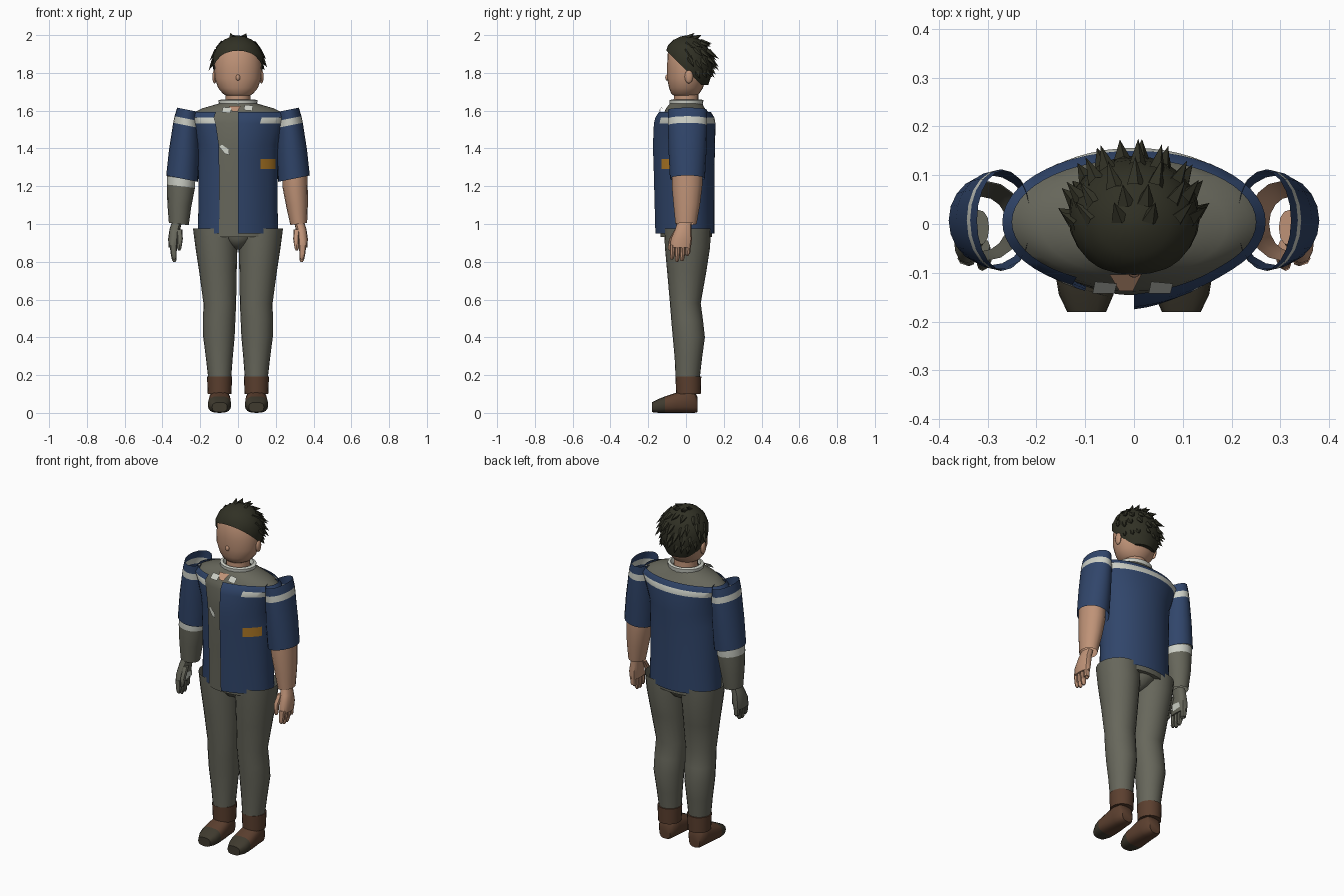
import bpy, bmesh, math, random
from mathutils import Vector

if "Cube" in bpy.data.objects:
    bpy.data.objects.remove(bpy.data.objects["Cube"])

random.seed(4)


def mat(name, r, g, b):
    m = bpy.data.materials.new(name)
    m.diffuse_color = (r, g, b, 1)
    m.use_nodes = True
    m.node_tree.nodes["Principled BSDF"].inputs["Base Color"].default_value = m.diffuse_color
    return m


SKIN = mat("skin", .52, .29, .185)
BLUE = mat("navy cloth", .03, .06, .145)
GREY = mat("olive grey cloth", .135, .135, .105)
WHITE = mat("off white", .6, .62, .56)
ORANGE = mat("orange", .45, .2, .02)
HAIR = mat("dark hair", .03, .03, .018)
BROWN = mat("brown leather", .105, .05, .028)
TOE = mat("dark toe", .05, .043, .028)


def finish(name, bm, mats, rule=None, angle=40):
    bmesh.ops.recalc_face_normals(bm, faces=bm.faces)
    if rule:
        for f in bm.faces:
            f.material_index = rule(f.calc_center_median())
    me = bpy.data.meshes.new(name)
    bm.to_mesh(me)
    bm.free()
    for m in mats:
        me.materials.append(m)
    ob = bpy.data.objects.new(name, me)
    bpy.context.collection.objects.link(ob)
    bpy.ops.object.select_all(action='DESELECT')
    ob.select_set(True)
    bpy.context.view_layer.objects.active = ob
    bpy.ops.object.shade_smooth_by_angle(angle=math.radians(angle))
    return ob


def loft(rows, n=20, s=1, tilt=0, axis='z', power=2, caps=(False, False), arc=None, flap=0):
    """Rings of (height, x0, x1, y0, y1); axis 'y' stacks along y with z as second axis."""
    bm = bmesh.new()
    a0, a1 = arc or (0, 360)
    count = n + 1 if arc else n
    rings = []
    for h, x0, x1, y0, y1 in rows:
        ring = []
        for i in range(count):
            d = a0 + (a1 - a0) * i / n
            c, k = math.cos(math.radians(d)), math.sin(math.radians(d))
            dx = math.copysign(abs(c) ** (2 / power), c) * (x1 - x0) / 2
            y = (y0 + y1) / 2 + math.copysign(abs(k) ** (2 / power), k) * (y1 - y0) / 2
            y -= flap * max(0, 1 - (d - a0) / 45)
            x = s * ((x0 + x1) / 2 + dx)
            ring.append(bm.verts.new((x, y, h + tilt * dx) if axis == 'z' else (x, h, y)))
        rings.append(ring)
    for a, b in zip(rings, rings[1:]):
        for i in range(n):
            j = (i + 1) % count
            bm.faces.new((a[i], a[j], b[j], b[i]))
    for on, r in zip(caps, (rings[0], rings[-1])):
        if on:
            bm.faces.new(r)
    return bm


def sym(rows):
    return [(z, -rx, rx, y0, y1) for z, rx, y0, y1 in rows]


def plate(name, pts, m):
    bm = bmesh.new()
    bm.faces.new([bm.verts.new(p) for p in pts])
    return finish(name, bm, [m])


def ball(name, loc, size, m):
    bm = bmesh.new()
    bmesh.ops.create_uvsphere(bm, u_segments=12, v_segments=8, radius=1)
    for v in bm.verts:
        v.co = Vector([v.co[i] * size[i] + loc[i] for i in range(3)])
    return finish(name, bm, [m])


# Head, ears, nose, neck
finish("head", loft(sym([(1.672, .05, -.055, .05), (1.69, .08, -.078, .07), (1.72, .105, -.09, .09),
                         (1.77, .123, -.1, .105), (1.83, .125, -.1, .112), (1.9, .119, -.098, .11),
                         (1.95, .09, -.075, .09), (1.975, .05, -.04, .05)]), 24, caps=(True, True)), [SKIN])
for s in (1, -1):
    ball("ear", (s * .124, .015, 1.78), (.012, .022, .036), SKIN)
ball("nose", (0, -.1, 1.775), (.012, .01, .016), SKIN)
finish("neck", loft(sym([(1.59, .07, -.07, .07), (1.65, .065, -.065, .066), (1.73, .066, -.064, .066)])), [SKIN])

# Hair cap, cut by a slanted hairline
bm = loft(sym([(1.735, .09, -.08, .118), (1.78, .122, -.1, .132), (1.84, .135, -.108, .14),
               (1.9, .131, -.11, .132), (1.945, .108, -.096, .11), (1.975, .075, -.066, .078),
               (1.992, .035, -.03, .04), (1.997, .008, -.006, .01)]), 24, caps=(True, True))
bmesh.ops.bisect_plane(bm, geom=bm.verts[:] + bm.edges[:] + bm.faces[:], plane_co=(0, -.105, 1.918),
                       plane_no=(0, 1, 1.02), clear_inner=True)
finish("hair_cap", bm, [HAIR])

# Hair spikes swept backwards and down
bm = bmesh.new()
for elev, num, span, length in ((-18, 8, 150, .05), (5, 10, 200, .065), (28, 9, 220, .07), (52, 7, 230, .06), (74, 4, 260, .045)):
    for i in range(num):
        az = math.radians(90 + span * ((i + .5) / num - .5) + random.uniform(-5, 5))
        e = math.radians(elev + random.uniform(-6, 6))
        nrm = Vector((math.cos(az) * math.cos(e), math.sin(az) * math.cos(e), math.sin(e)))
        base = Vector((nrm.x * .125, .012 + nrm.y * .118, 1.86 + nrm.z * .128))
        d = (nrm * .42 + Vector((0, .3, -.75 * math.cos(e)))).normalized()
        side = d.cross(nrm).normalized()
        up = side.cross(d)
        ring = [bm.verts.new(base + side * .02 * math.cos(t) + up * .016 * math.sin(t))
                for t in (k * math.pi / 2.5 for k in range(5))]
        tip = bm.verts.new(base + d * length)
        for k in range(5):
            bm.faces.new((ring[k], ring[(k + 1) % 5], tip))
finish("hair_spikes", bm, [HAIR])

# Collar ring with two tips and the bare throat
finish("collar", loft(sym([(1.622, .1, -.085, .088), (1.655, .103, -.088, .092), (1.66, .085, -.075, .08),
                           (1.635, .075, -.07, .072)])), [WHITE])
plate("throat", [(-.05, -.104, 1.625), (.015, -.104, 1.625), (-.002, -.137, 1.595), (-.03, -.137, 1.595)], SKIN)
for x, z in ((-.06, 1.603), (.055, 1.615)):
    plate("collar_tip", [(x - .025, -.142, z - .012), (x + .02, -.142, z - .016), (x + .025, -.122, z + .012),
                         (x - .02, -.118, z + .016)], WHITE)

# Shirt body and open jacket
shirt = [(.93, .2, -.135, .138), (1.2, .198, -.14, .14), (1.42, .203, -.146, .142), (1.535, .238, -.138, .143),
         (1.565, .257, -.13, .138), (1.59, .235, -.115, .12), (1.612, .19, -.106, .1), (1.638, .1, -.085, .085)]
finish("shirt", loft(sym(shirt), 48, caps=(True, False)), [GREY])
jacket = [(.95, .214, -.142, .15), (1.1, .209, -.146, .15), (1.29, .211, -.151, .151), (1.345, .212, -.153, .152),
          (1.42, .215, -.155, .154), (1.532, .25, -.15, .156), (1.564, .27, -.142, .15), (1.592, .25, -.124, .132)]


def jacket_colour(c):
    if 1.535 < c.z < 1.562 and (c.x > .115 or c.x < 0 or c.y > 0):
        return 1
    return 2 if 1.3 < c.z < 1.335 and .13 < c.x < .2 and c.y < 0 else 0


finish("jacket", loft(sym(jacket), 48, arc=(-90, 242), flap=.02), [BLUE, WHITE, ORANGE], jacket_colour)
plate("shirt_badge", [(-.1, -.135, 1.41), (-.085, -.139, 1.42), (-.05, -.149, 1.395), (-.045, -.15, 1.365),
                      (-.07, -.145, 1.372)], WHITE)

for s in (1, -1):
    covered = s < 0
    # Sleeve: open tube with a stripe
    finish("sleeve", loft([(1.605, .212, .322, -.095, .11), (1.558, .208, .336, -.096, .112),
                           (1.522, .205, .343, -.096, .112), (1.38, .205, .365, -.092, .108),
                           (1.24, .212, .38, -.085, .1)], 20, s, tilt=.2),
           [BLUE, WHITE], lambda c: int(abs(c.z - 1.54 - .2 * (abs(c.x) - .273)) < .01))
    # Forearm: covered on one side, bare on the other
    g = .008 if covered else 0
    finish("forearm", loft([(1.27, .235 - g, .368 + g, -.075, .088), (1.242, .235 - g, .368 + g, -.075, .088),
                            (1.2, .236 - g, .369 + g, -.075, .086), (1.1, .255 - g, .37 + g / 2, -.066, .074),
                            (1.0, .277 - 2 * g, .366, -.056, .056)], 16, s, tilt=.12),
           [GREY if covered else SKIN, WHITE],
           lambda c, k=covered: int(k and 1.2 < c.z - .12 * (abs(c.x) - .3) < 1.25))
    # Hand: palm, four fingers, thumb
    hm = GREY if covered else SKIN
    finish("palm", loft([(1.01, .297, .35, -.045, .03), (.97, .306, .363, -.058, .028), (.92, .312, .37, -.08, .032),
                         (.875, .317, .367, -.085, .026)], 12, s, power=2.4, caps=(True, True)), [hm])
    for i in range(4):
        y = -.07 + i * .027
        end = (.812, .8, .803, .83)[i]
        finish("finger", loft([(.89, .323, .362, y - .015, y + .014), (.84, .325, .356, y - .016, y + .011),
                               (end + .01, .325, .35, y - .016, y + .006), (end, .331, .343, y - .011, y + .001)],
                              8, s, caps=(True, True)), [hm])
    finish("thumb", loft([(.97, .295, .325, -.06, -.03), (.92, .292, .322, -.09, -.06), (.87, .3, .322, -.096, -.07),
                          (.86, .306, .317, -.09, -.076)], 8, s, caps=(True, True)), [hm])
    if covered:
        plate("glove_patch", [(-.309, -.05, .93), (-.309, .01, .925), (-.313, .015, .895), (-.313, -.05, .89)], WHITE)
    # Trouser leg
    finish("trouser_leg", loft([(.975, .002, .238, -.115, .13), (.88, .003, .226, -.112, .128),
                                (.75, .007, .206, -.1, .108), (.58, .01, .183, -.085, .078),
                                (.49, .014, .185, -.078, .09), (.4, .018, .184, -.07, .1),
                                (.29, .028, .17, -.06, .085), (.16, .038, .155, -.054, .07)], 20, s), [GREY])
    # Boot cuff and shoe with dark toe
    finish("boot_cuff", loft([(.1, .035, .16, -.052, .078), (.192, .031, .164, -.056, .081), (.192, .045, .15, -.045, .068)],
                             20, s, caps=(True, False)), [BROWN])
    finish("shoe", loft([(.06, .062, .133, .004, .085), (.045, .048, .147, 0, .115), (0, .042, .152, 0, .125),
                         (-.05, .038, .156, 0, .108), (-.11, .036, .16, 0, .088), (-.145, .042, .154, 0, .074),
                         (-.18, .057, .137, .004, .056)], 16, s, axis='y', power=2.7, caps=(True, True)),
           [BROWN, TOE], lambda c: int(c.y < -.112))

# Pelvis filling between the legs
finish("pelvis", loft(sym([(.975, .13, -.112, .125), (.92, .1, -.106, .12), (.885, .05, -.08, .09),
                           (.865, .02, -.04, .05)]), 20, caps=(True, True)), [GREY])
